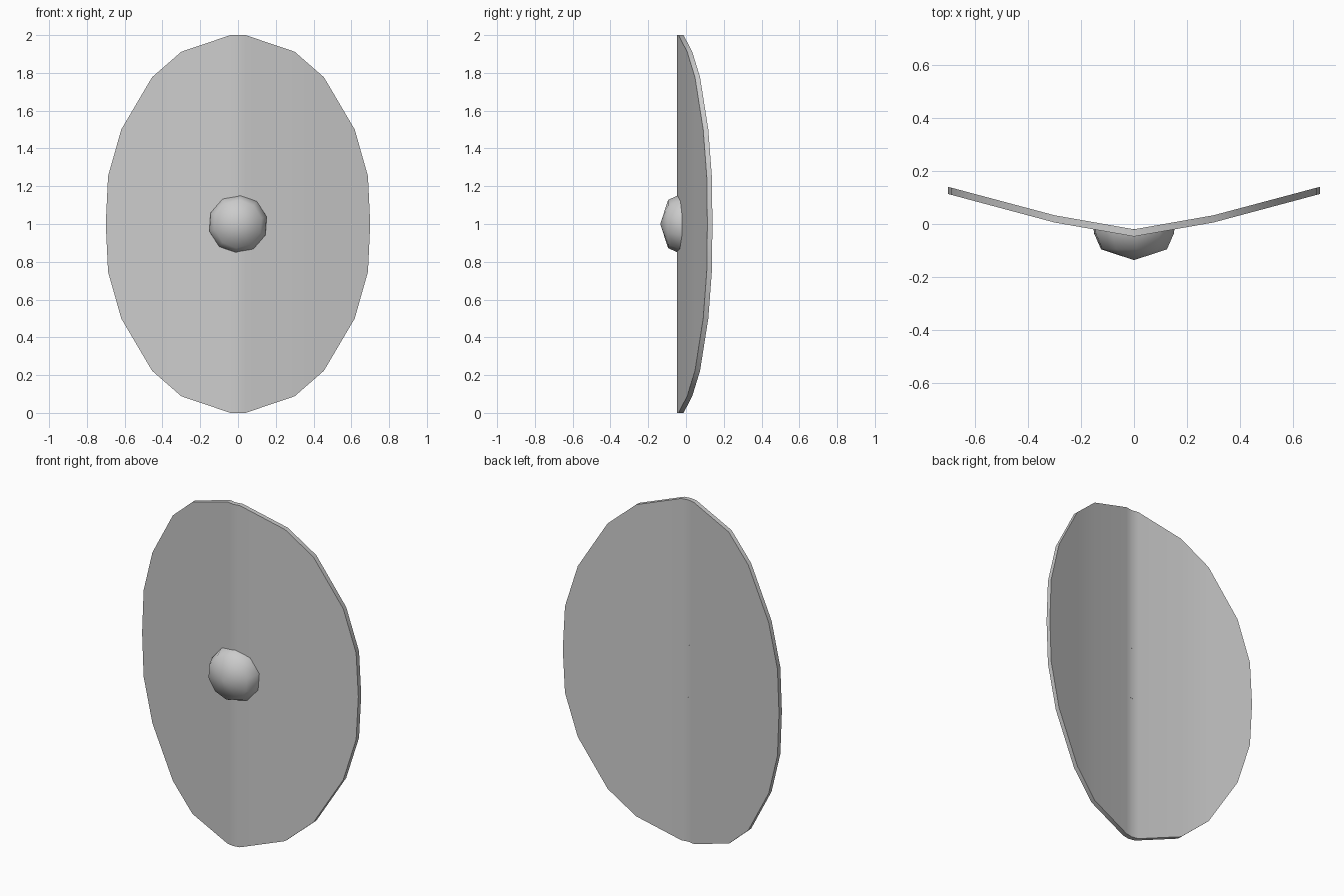
import bpy, bmesh, math

if "Cube" in bpy.data.objects:
    bpy.data.objects.remove(bpy.data.objects["Cube"])

def finish(name, bm, angle):
    bmesh.ops.recalc_face_normals(bm, faces=bm.faces)
    me = bpy.data.meshes.new(name)
    bm.to_mesh(me)
    bm.free()
    ob = bpy.data.objects.new(name, me)
    bpy.context.collection.objects.link(ob)
    bpy.ops.object.select_all(action='DESELECT')
    ob.select_set(True)
    bpy.context.view_layer.objects.active = ob
    bpy.ops.object.shade_smooth_by_angle(angle=math.radians(angle))
    return ob

# Shield board: half outline as (x, half height), mirrored, bent about z
half = [(0.04, 1.0), (0.30, 0.912), (0.455, 0.777), (0.618, 0.50),
        (0.688, 0.253), (0.70, 0.0)]
stations = [(-x, h) for x, h in reversed(half)] + [(0, 1.0)] + half
THICK = 0.027

def front_y(x):
    x = abs(x)
    if x < 0.30:
        return -0.047 + x / 0.30 * 0.053
    return 0.006 + (x - 0.30) / 0.40 * 0.107

bm = bmesh.new()
columns = []
for x, h in stations:
    y = front_y(x)
    zs = [1 + h, 1 - h] if h else [1.0]
    columns.append([[bm.verts.new((x, y + t, z)) for z in zs] for t in (0, THICK)])
for a, b in zip(columns, columns[1:]):
    for s in (0, 1):                                   # front and back skins
        bm.faces.new(a[s] + b[s][::-1])
    for i in (0, -1):                                  # rim, upper and lower
        bm.faces.new((a[0][i], b[0][i], b[1][i], a[1][i]))
finish("shield_board", bm, 40)

# Central boss: ten-sided dome from rings of (radius, y)
SIDES = 10
bm = bmesh.new()
rings = []
for r, y in [(0.157, -0.018), (0.155, -0.035), (0.128, -0.095)]:
    ring = []
    for i in range(SIDES):
        a = math.radians(86) + i * math.tau / SIDES
        ring.append(bm.verts.new((r * math.cos(a), y, 1 + r * math.sin(a))))
    rings.append(ring)
tip = bm.verts.new((0, -0.136, 1))
for i in range(SIDES):
    j = (i + 1) % SIDES
    for a, b in zip(rings, rings[1:]):
        bm.faces.new((a[i], a[j], b[j], b[i]))
    bm.faces.new((rings[-1][i], rings[-1][j], tip))
finish("center_boss", bm, 60)
